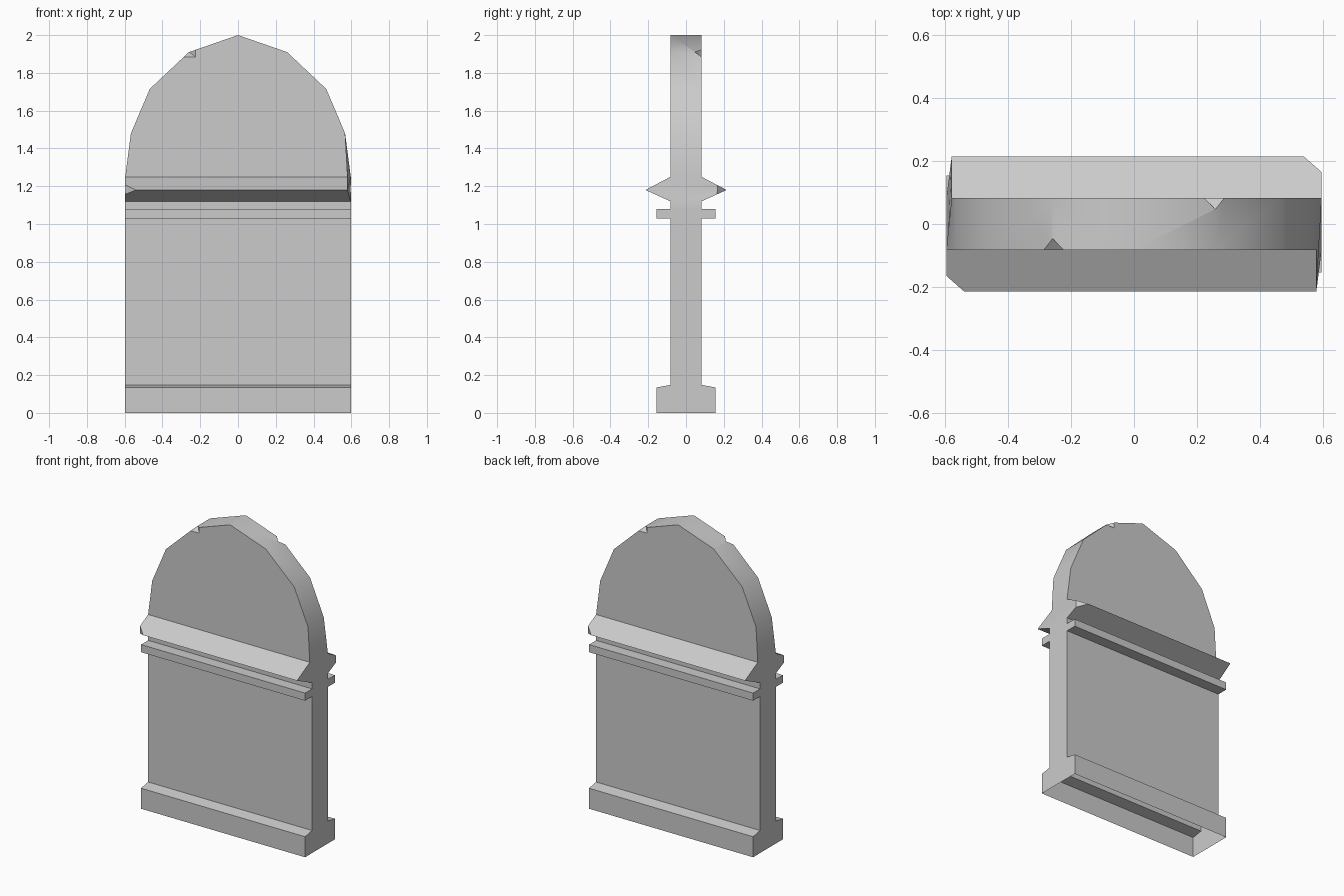
import bpy, bmesh, math
from mathutils import Vector

if "Cube" in bpy.data.objects:
    bpy.data.objects.remove(bpy.data.objects["Cube"])

HALF = 0.597      # half width of the slab
SKEW = 0.58       # worn end of each ridge
THICK = 0.082     # half thickness of the slab

stone = bpy.data.materials.new("stone_grey")
stone.use_nodes = True
stone.diffuse_color = (0.6, 0.6, 0.6, 1)
stone.node_tree.nodes["Principled BSDF"].inputs["Base Color"].default_value = (0.6, 0.6, 0.6, 1)

# Side profile as (depth, height): plinth, panel, ledge, panel, ridge
PROFILE = [(0.155, 0), (0.155, 0.135), (THICK, 0.148), (THICK, 1.03), (0.155, 1.03),
           (0.155, 1.08), (THICK, 1.08), (THICK, 1.12), (0.215, 1.18), (THICK, 1.25)]
# Right half of the arch above the ridge as (x, height)
ARCH = [(0.567, 1.48), (0.467, 1.715), (0.26, 1.91), (0, 2)]
ARCH = ARCH + [(-x, z) for x, z in ARCH[-2::-1]]


def new_object(name, bm):
    bmesh.ops.recalc_face_normals(bm, faces=bm.faces)
    mesh = bpy.data.meshes.new(name)
    bm.to_mesh(mesh)
    bm.free()
    obj = bpy.data.objects.new(name, mesh)
    bpy.context.collection.objects.link(obj)
    return obj


# Closed slab: each side is the other one turned half a circle about z
bm = bmesh.new()
sides = []
for s in (1, -1):
    def vert(x, y, z):
        return bm.verts.new((s * x, s * y, z))
    left = [vert(-HALF, -y, z) for y, z in PROFILE]
    right = [vert(SKEW if z > 1.15 else HALF, -y, z) for y, z in PROFILE]
    arch = [vert(x, -THICK, z) for x, z in ARCH]
    for i in range(len(PROFILE) - 1):
        bm.faces.new((left[i], right[i], right[i + 1], left[i + 1]))
    bm.faces.new([left[-1], right[-1]] + arch)
    sides.append((left, right, arch))

(front_l, front_r, front_arch), (back_l, back_r, back_arch) = sides
ridge_start = len(PROFILE) - 3
for a, b in ((front_r, back_l), (back_r, front_l)):
    # end cap below the ridge, then the two ridge bands
    bm.faces.new(a[:ridge_start + 1] + b[ridge_start::-1])
    for i in (ridge_start, ridge_start + 1):
        bm.faces.new((a[i], b[i], b[i + 1], a[i + 1]))
# rim of the arch
rim_front = [front_r[-1]] + front_arch + [front_l[-1]]
rim_back = [back_l[-1]] + back_arch[::-1] + [back_r[-1]]
for i in range(len(rim_front) - 1):
    bm.faces.new((rim_front[i], rim_back[i], rim_back[i + 1], rim_front[i + 1]))
bm.faces.new((front_l[0], front_r[0], back_l[0], back_r[0]))
slab = new_object("stone_slab", bm)

# Cutters: a chip in the arch edge and a broken ridge corner, on both sides
tip = Vector((-0.26, -0.045, 1.912))
chip_mouth = [(-0.29, 1.885), (-0.225, 1.885), (-0.225, 1.935), (-0.3, 1.96)]
chip = [tip] + [tip + 1.5 * (Vector((x, -THICK, z)) - tip) for x, z in chip_mouth]
corner = [Vector((x, y, z)) for z in (1.11, 1.25)
          for x, y in ((-0.483, -0.265), (-0.654, -0.115), (-0.7, -0.3))]

bm = bmesh.new()
for points in (chip, corner):
    for s in (1, -1):
        verts = [bm.verts.new((s * p.x, s * p.y, p.z)) for p in points]
        bmesh.ops.convex_hull(bm, input=verts)
cutter = new_object("damage_cutter", bm)
cutter.hide_render = True

cut = slab.modifiers.new("damage", 'BOOLEAN')
cut.operation = 'DIFFERENCE'
cut.solver = 'EXACT'
cut.object = cutter
result = bpy.data.meshes.new_from_object(
    slab.evaluated_get(bpy.context.evaluated_depsgraph_get()))
slab.modifiers.clear()
slab.data = result
bpy.data.objects.remove(cutter)

# The underside is open
bm = bmesh.new()
bm.from_mesh(slab.data)
under = [f for f in bm.faces if all(v.co.z < 0.001 for v in f.verts)]
bmesh.ops.delete(bm, geom=under, context='FACES')
bm.to_mesh(slab.data)
bm.free()

slab.data.materials.clear()
slab.data.materials.append(stone)
bpy.ops.object.select_all(action='DESELECT')
slab.select_set(True)
bpy.context.view_layer.objects.active = slab
bpy.ops.object.shade_smooth_by_angle(angle=math.radians(40))
